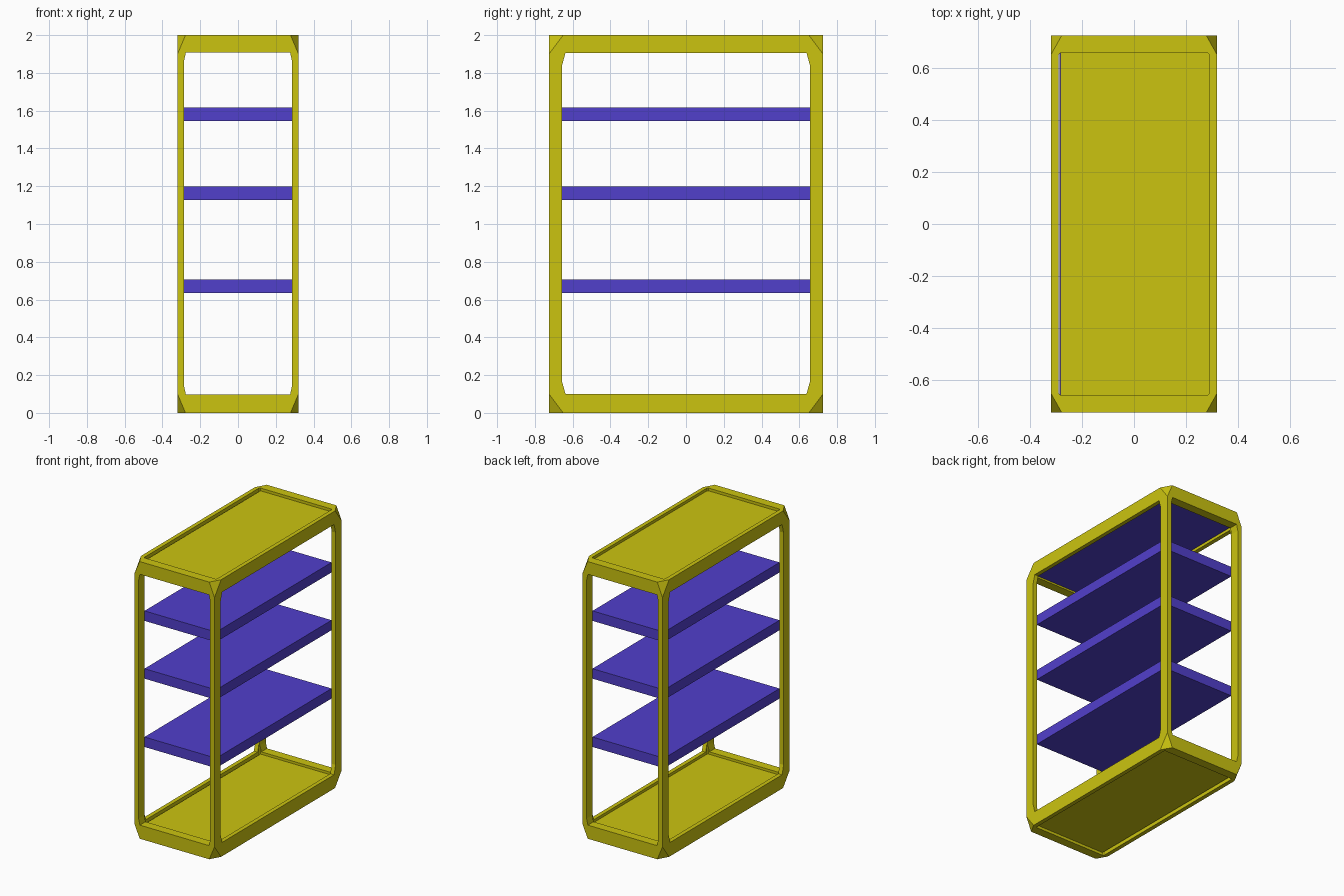
import bpy, bmesh
from itertools import product

if "Cube" in bpy.data.objects:
    bpy.data.objects.remove(bpy.data.objects["Cube"])


def material(name, rgb):
    m = bpy.data.materials.new(name)
    m.diffuse_color = (*rgb, 1.0)
    m.use_nodes = True
    m.node_tree.nodes["Principled BSDF"].inputs["Base Color"].default_value = m.diffuse_color
    return m


YELLOW = material("yellow paint", (0.6, 0.55, 0.005))
PURPLE = material("purple shelf", (0.083, 0.05, 0.6))


def hull(name, pts, mat):
    """Convex solid around a small set of points."""
    bm = bmesh.new()
    for p in pts:
        bm.verts.new(p)
    bmesh.ops.convex_hull(bm, input=bm.verts)
    bmesh.ops.dissolve_limit(bm, angle_limit=0.002, verts=bm.verts, edges=bm.edges)
    bmesh.ops.recalc_face_normals(bm, faces=bm.faces)
    me = bpy.data.meshes.new(name)
    bm.to_mesh(me)
    bm.free()
    me.materials.append(mat)
    ob = bpy.data.objects.new(name, me)
    bpy.context.collection.objects.link(ob)
    return ob


def box(name, x0, x1, y, z0, z1, mat):
    return hull(name, list(product((x0, x1), (-y, y), (z0, z1))), mat)


# outer frame: block with all eight corners cut off
HX, HY, HZ = 0.32, 0.725, 1.0
CX, CY, CZ = 0.042, 0.075, 0.1
pts = []
for sx, sy, sz in product((-1, 1), repeat=3):
    for cx, cy, cz in ((CX, 0, 0), (0, CY, 0), (0, 0, CZ)):
        pts.append((sx * (HX - cx), sy * (HY - cy), 1 + sz * (HZ - cz)))
frame = hull("cabinet_frame", pts, YELLOW)


def opening(axis, a, b, mid, ca, cb):
    """Through-cutter along an axis with chamfered opening corners."""
    pts = []
    for s, t, d in product((-1, 1), repeat=3):
        for u, v in ((a - ca, b), (a, b - cb)):
            if axis == "x":
                pts.append((d * 1.5, s * u, mid + t * v))
            elif axis == "y":
                pts.append((s * u, d * 1.5, mid + t * v))
            else:
                pts.append((s * u, t * v, mid + d * 1.5))
    return hull("opening_cutter", pts, YELLOW)


# openings on the sides, front and back, top and bottom
cutters = [
    opening("x", 0.656, 0.903, 1.003, 0.018, 0.065),
    opening("y", 0.286, 0.905, 1.003, 0.01, 0.045),
    opening("z", 0.29, 0.66, 1.0, 0.008, 0.008),
]
bpy.context.view_layer.objects.active = frame
for c in cutters:
    c.hide_render = True
    mod = frame.modifiers.new("cut", "BOOLEAN")
    mod.operation = "DIFFERENCE"
    mod.solver = "EXACT"
    mod.object = c
    bpy.ops.object.modifier_apply(modifier=mod.name)
    bpy.data.objects.remove(c)

# recessed top and bottom panels, with a purple ceiling under the top
box("top_panel", -0.283, 0.291, 0.661, 1.965, 1.98, YELLOW)
box("ceiling_panel", -0.283, 0.289, 0.659, 1.92, 1.965, PURPLE)
box("bottom_panel", -0.283, 0.291, 0.661, 0.02, 0.08, YELLOW)

# three shelves
for i, z in enumerate((0.67, 1.163, 1.58)):
    box(f"shelf_{i + 1}", -0.286, 0.286, 0.658, z - 0.036, z + 0.036, PURPLE)
